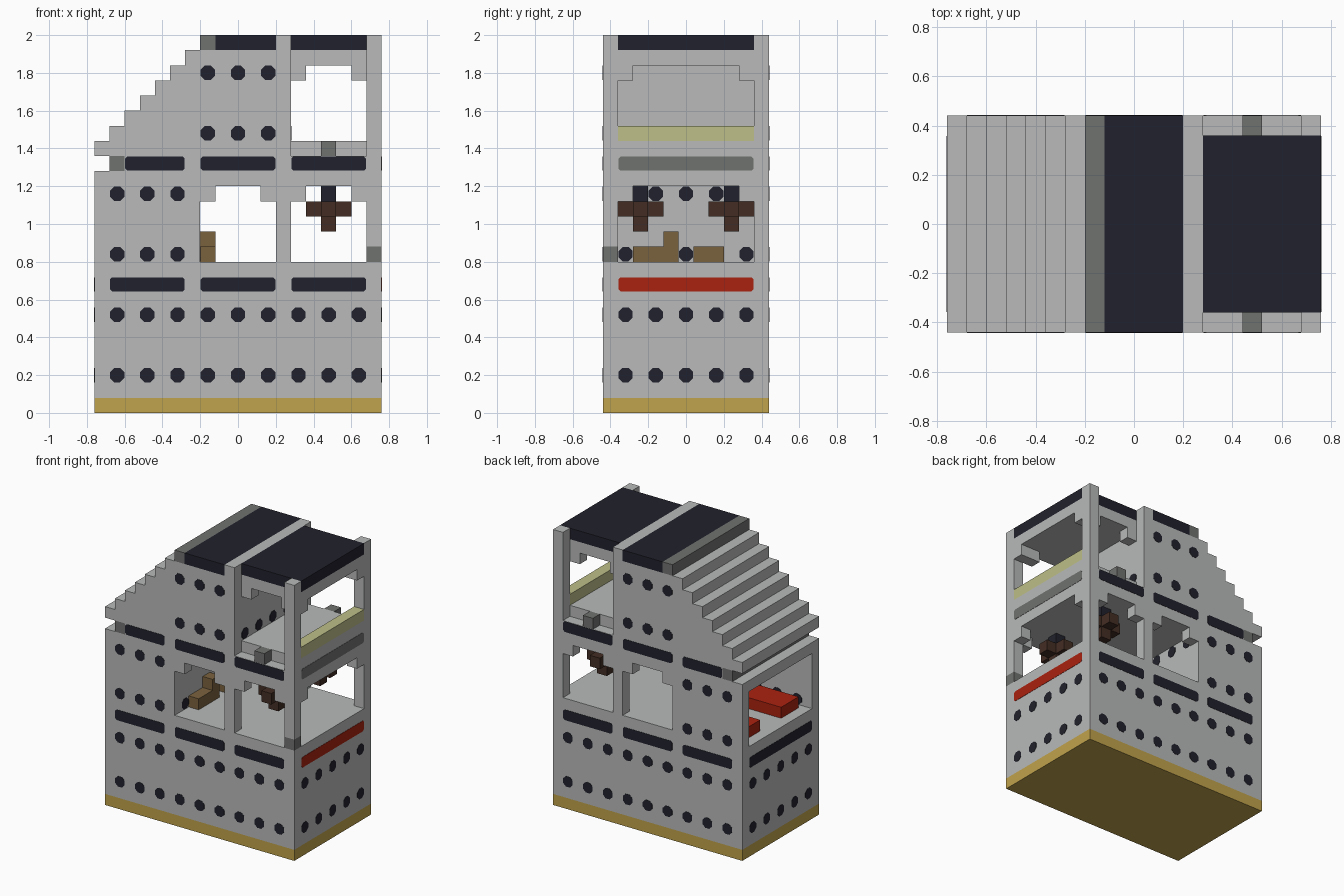
import bpy
import bmesh
from mathutils import Vector

U = 0.08                                  # block size
ORIGIN = Vector((-0.76, -0.44, 0.0))      # corner of the block lattice

cube = bpy.data.objects.get("Cube")
if cube:
    bpy.data.objects.remove(cube)


def material(name, rgb):
    lin = [((c / 255 + 0.055) / 1.055) ** 2.4 for c in rgb] + [1.0]
    mat = bpy.data.materials.new(name)
    mat.use_nodes = True
    mat.diffuse_color = lin
    mat.node_tree.nodes["Principled BSDF"].inputs["Base Color"].default_value = lin
    return mat


STONE = material("light_grey", (184, 186, 185))
SLATE = material("dark_grey", (112, 114, 111))
NAVY = material("navy", (33, 33, 45))
GOLD = material("gold", (192, 163, 76))
RED = material("red", (170, 34, 16))
WOOD = material("dark_brown", (67, 45, 36))
TAN = material("tan", (122, 98, 63))
CREAM = material("pale_yellow", (189, 191, 137))


def finish(name, bm, mat):
    bmesh.ops.recalc_face_normals(bm, faces=bm.faces)
    mesh = bpy.data.meshes.new(name)
    bm.to_mesh(mesh)
    bm.free()
    mesh.materials.append(mat)
    obj = bpy.data.objects.new(name, mesh)
    bpy.context.collection.objects.link(obj)


def blocks(name, mat, *spans):
    """Each span is (x0, x1, y0, y1, z0, z1) in blocks."""
    bm = bmesh.new()
    for x0, x1, y0, y1, z0, z1 in spans:
        lo = ORIGIN + U * Vector((x0, y0, z0))
        size = U * Vector((x1 - x0, y1 - y0, z1 - z0))
        for v in bmesh.ops.create_cube(bm, size=1.0)["verts"]:
            v.co = lo + Vector([(v.co[a] + 0.5) * size[a] for a in range(3)])
    finish(name, bm, mat)


def plates(name, mat, axis, level, sign, spans, cut):
    """Thin chamfered plates on a wall; spans are (start, end, z row) in blocks."""
    bm = bmesh.new()
    for a, b, row in spans:
        lo, hi, z0, z1 = a * U + 0.002, b * U - 0.002, row * U + 0.002, (row + 1) * U - 0.002
        outline = [(lo + cut, z0), (hi - cut, z0), (hi, z0 + cut), (hi, z1 - cut),
                   (hi - cut, z1), (lo + cut, z1), (lo, z1 - cut), (lo, z0 + cut)]

        def ring(depth):
            d = level * U + sign * depth
            return [bm.verts.new(ORIGIN + Vector((d, s, z) if axis == "x" else (s, d, z)))
                    for s, z in outline]
        inner, outer = ring(-0.001), ring(0.002)
        bm.faces.new(inner)
        bm.faces.new(outer)
        for n in range(8):
            m = (n + 1) % 8
            bm.faces.new((inner[n], inner[m], outer[m], outer[n]))
    finish(name, bm, mat)


def dots(columns, *rows):
    return [(c, c + 1, r) for r in rows for c in columns]


SIDES = (("front", 0), ("back", 10))
DOT, BAR = 0.022, 0.012

# Base, solid lower storey and slab between the storeys
blocks("base", GOLD, (0, 19, 0, 11, 0, 1))
blocks("lower_storey", STONE, (0, 19, 0, 11, 1, 10))
blocks("ceiling_slab", STONE, (0, 19, 0, 11, 15, 16), (2, 19, 0, 11, 16, 17))
blocks("eave_beam", SLATE, (1, 2, 0, 11, 16, 17))

# Main storey walls, posts and stepped window heads
for side, j in SIDES:
    blocks(side + "_room_wall", STONE, (0, 7, j, j + 1, 10, 15))
    blocks(side + "_middle_post", STONE, (12, 13, j, j + 1, 10, 15))
    blocks(side + "_window_corners", STONE,
           *[(i, i + 1, j, j + 1, 14, 15) for i in (7, 11, 13, 17)])
    blocks(side + "_end_post", STONE, (18, 19, j, j + 1, 11 if j == 0 else 10, 15))
blocks("front_post_foot", SLATE, (18, 19, 0, 1, 10, 11))
blocks("partition", STONE, (6, 7, 1, 10, 10, 15))
blocks("end_window_corners", STONE, (18, 19, 1, 2, 14, 15), (18, 19, 9, 10, 14, 15))

# Stepped roof
blocks("stepped_roof", STONE, *[(k - 17, 13, 0, 11, k, k + 1) for k in range(17, 24)])
blocks("roof_edge", SLATE, (7, 8, 0, 11, 24, 25))
blocks("roof_top", NAVY, (8, 12, 0, 11, 24, 25))
blocks("roof_rib", STONE, (12, 13, 0, 11, 24, 25))

# Open upper room, set back between its posts
blocks("upper_floor", STONE, (13, 19, 1, 10, 17, 18))
blocks("upper_ceiling", STONE, (13, 19, 1, 10, 23, 24))
blocks("upper_roof", NAVY, (13, 19, 1, 10, 24, 25))
blocks("upper_sill", CREAM, (18, 19, 1, 10, 18, 19))
blocks("upper_window_corners", STONE,
       *[(i, i + 1, j, j + 1, 22, 23) for i in (13, 17, 18) for j in (1, 9)])
for side, j in SIDES:
    blocks(side + "_upper_post", STONE, (18, 19, j, j + 1, 17, 25))
    blocks(side + "_ledge_stud", SLATE, (15, 16, j, j + 1, 17, 18))

# Long wall decoration, on the outside and inside of the room walls
for side, level, sign in (("front", 0, -1), ("back", 11, 1)):
    spots = dots(range(1, 18, 2), 2, 6) + dots((1, 3, 5), 10, 14) + dots((7, 9, 11), 18, 22)
    plates(side + "_dots", NAVY, "y", level, sign, spots, DOT)
    bars = [(i, i + 5, 8) for i in (1, 7, 13)] + [(2, 6, 16), (7, 12, 16), (13, 18, 16)]
    plates(side + "_bars", NAVY, "y", level, sign, bars, BAR)
    plates(side + "_inner_dots", NAVY, "y", level - sign, -sign,
           dots((1, 3, 5), 10, 14), DOT)

# End wall and partition decoration
ODD = range(1, 10, 2)
for side, level, sign, paint in (("left", 19, 1, RED), ("right", 0, -1, NAVY)):
    plates(side + "_end_dots", NAVY, "x", level, sign, dots(ODD, 2, 6), DOT)
    plates(side + "_end_bar", paint, "x", level, sign, [(1, 10, 8)], BAR)
plates("left_end_upper_bar", SLATE, "x", 19, 1, [(1, 10, 16)], BAR)
plates("partition_dots", NAVY, "x", 7, 1, dots(ODD, 10, 14), DOT)
plates("partition_back_dots", NAVY, "x", 6, -1, dots(ODD, 10, 14), DOT)
plates("upper_room_dots", NAVY, "x", 13, 1, dots(ODD, 18), DOT)

# Hanging lamps
for side, j in (("front", 2), ("back", 8)):
    blocks(side + "_lamp_mount", NAVY, (15, 16, j, j + 1, 14, 15))
    blocks(side + "_lamp", WOOD, (14, 17, j, j + 1, 13, 14), (15, 16, j - 1, j, 13, 14),
           (15, 16, j + 1, j + 2, 13, 14), (15, 16, j, j + 1, 12, 13))

# Furniture
blocks("chair", TAN, (7, 8, 2, 5, 10, 11), (7, 8, 4, 5, 11, 12))
blocks("bench", TAN, (7, 8, 6, 8, 10, 11))
blocks("front_bed", RED, (1, 5, 1.5, 4, 10, 11))
blocks("back_bed", RED, (1, 5, 7, 9.5, 10, 11))
